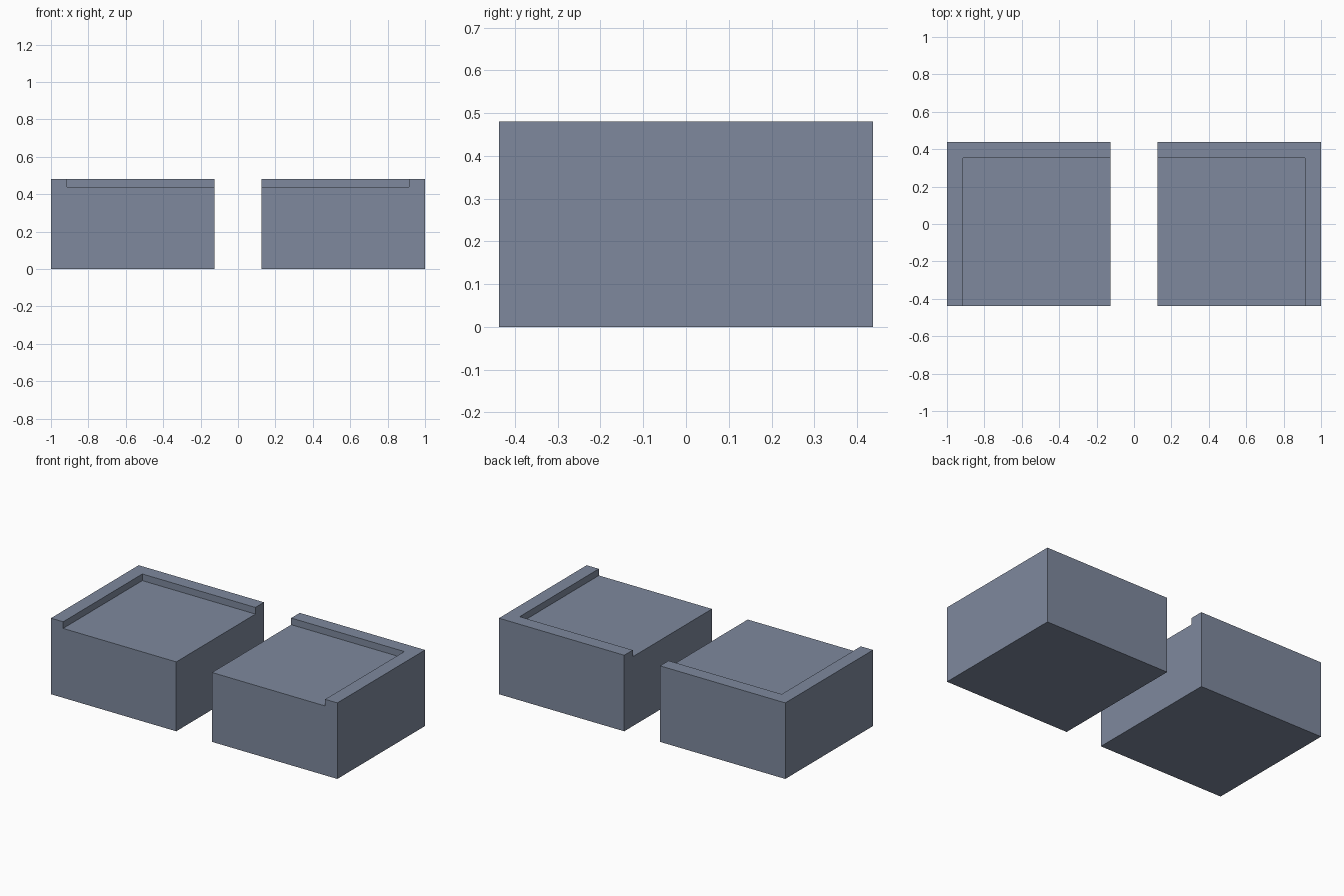
import bpy
from mathutils import Vector

default = bpy.data.objects.get("Cube")
if default:
    bpy.data.objects.remove(default, do_unlink=True)

# Overall measurements
INNER_X, OUTER_X = 0.125, 1.0
HALF_DEPTH = 0.4375
HEIGHT, FLOOR_Z = 0.48, 0.438
RIM = 0.085
MARGIN = 0.1

# Single slate colour
slate = bpy.data.materials.new("slate_blue_grey")
slate.use_nodes = True
colour = (0.21, 0.25, 0.34, 1.0)
slate.diffuse_color = colour
slate.node_tree.nodes["Principled BSDF"].inputs["Base Color"].default_value = colour


def box(name, low, high):
    """Axis-aligned box between two corners."""
    low, high = Vector(low), Vector(high)
    bpy.ops.mesh.primitive_cube_add(size=1, location=(low + high) / 2)
    obj = bpy.context.object
    obj.name = name
    obj.scale = high - low
    bpy.ops.object.transform_apply(location=True, scale=True)
    obj.data.materials.append(slate)
    return obj


def x_range(side, a, b):
    return sorted((side * a, side * b))


for label, side in (("left", 1), ("right", -1)):
    # Solid block
    x0, x1 = x_range(side, INNER_X, OUTER_X)
    block = box(label + "_block", (x0, -HALF_DEPTH, 0), (x1, HALF_DEPTH, HEIGHT))

    # Shallow recess, open to the front and the inner side
    x0, x1 = x_range(side, INNER_X - MARGIN, OUTER_X - RIM)
    cutter = box(label + "_recess_cutter",
                 (x0, -HALF_DEPTH - MARGIN, FLOOR_Z),
                 (x1, HALF_DEPTH - RIM, HEIGHT + MARGIN))
    cutter.hide_render = True
    cutter.hide_viewport = True

    recess = block.modifiers.new("recess", "BOOLEAN")
    recess.operation = "DIFFERENCE"
    recess.solver = "EXACT"
    recess.object = cutter
